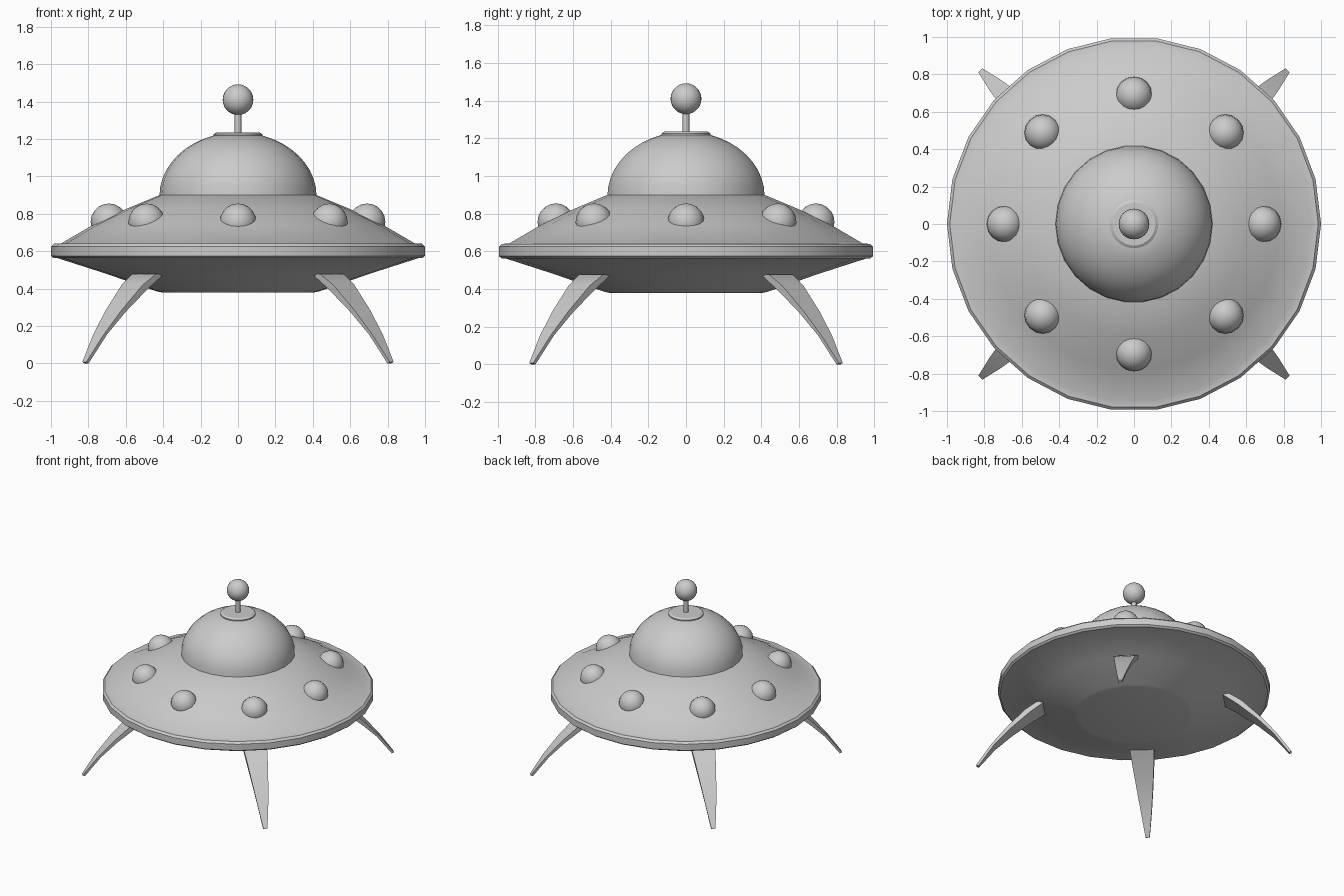
import bpy
import bmesh
from math import cos, sin, pi, radians
from mathutils import Matrix, Vector

cube = bpy.data.objects.get("Cube")
if cube:
    bpy.data.objects.remove(cube, do_unlink=True)

# One plain grey for the whole craft
grey = bpy.data.materials.new("hull grey")
grey.use_nodes = True
colour = (0.6, 0.6, 0.6, 1)
grey.diffuse_color = colour
grey.node_tree.nodes["Principled BSDF"].inputs["Base Color"].default_value = colour


def finish(name, bm, angle=35):
    bmesh.ops.recalc_face_normals(bm, faces=bm.faces)
    mesh = bpy.data.meshes.new(name)
    bm.to_mesh(mesh)
    bm.free()
    mesh.materials.append(grey)
    obj = bpy.data.objects.new(name, mesh)
    bpy.context.collection.objects.link(obj)
    bpy.ops.object.select_all(action="DESELECT")
    obj.select_set(True)
    bpy.context.view_layer.objects.active = obj
    bpy.ops.object.shade_smooth_by_angle(angle=radians(angle))
    return obj


def lathe(name, profile, sides=26, angle=35):
    """Turn a (radius, height) profile around the z axis and close its ends."""
    bm = bmesh.new()
    rings = []
    for r, z in profile:
        rings.append([bm.verts.new((r * cos(2 * pi * i / sides), r * sin(2 * pi * i / sides), z))
                      for i in range(sides)])
    for low, high in zip(rings, rings[1:]):
        for i in range(sides):
            j = (i + 1) % sides
            bm.faces.new((low[i], low[j], high[j], high[i]))
    bm.faces.new(rings[0])
    bm.faces.new(rings[-1])
    return finish(name, bm, angle)


def ball(name, radius, location, segments, rings):
    bm = bmesh.new()
    bmesh.ops.create_uvsphere(bm, u_segments=segments, v_segments=rings, radius=radius,
                              matrix=Matrix.Translation(location))
    return finish(name, bm, 60)


# Saucer with a rounded rim
lathe("saucer_hull", [(0.41, 0.38), (0.44, 0.387), (0.7, 0.478), (0.965, 0.563), (0.985, 0.563),
                      (1, 0.575), (1, 0.625), (0.985, 0.64), (0.945, 0.642),
                      (0.78, 0.738), (0.6, 0.825), (0.42, 0.9)])

# Squashed dome, stopped short at the antenna plate
dome = [(0.42 * cos(a), 0.895 + 0.34 * sin(a)) for a in (radians(72 * i / 9) for i in range(10))]
lathe("dome", dome)

# Antenna
lathe("antenna_plate", [(0.13, 1.21), (0.13, 1.226), (0.115, 1.236)], angle=20)
lathe("antenna_rod", [(0.018, 1.22), (0.018, 1.35)], sides=12)
ball("antenna_ball", 0.082, (0, 0, 1.41), 24, 14)

# Ring of round lamps
for i in range(8):
    a = i * pi / 4
    ball(f"lamp_{i + 1}", 0.098, (0.69 * cos(a), 0.69 * sin(a), 0.757), 16, 10)

# Curved tapering legs: inner radius, inner height, outer radius, outer height, half width
leg_sections = [(0.65, 0.478, 0.71, 0.478, 0.09),
                (0.76, 0.4, 0.8, 0.42, 0.08),
                (0.91, 0.275, 0.94, 0.285, 0.06),
                (1.03, 0.155, 1.055, 0.155, 0.04),
                (1.145, 0, 1.162, 0.008, 0.015)]


def leg(name, angle):
    bm = bmesh.new()
    turn = Matrix.Rotation(angle, 3, "Z")
    loops = []
    for ri, zi, ro, zo, w in leg_sections:
        corners = [(ri, -w, zi), (ri, w, zi), (ro, w, zo), (ro, -w, zo)]
        loops.append([bm.verts.new(turn @ Vector(c)) for c in corners])
    for a, b in zip(loops, loops[1:]):
        for i in range(4):
            j = (i + 1) % 4
            bm.faces.new((a[i], a[j], b[j], b[i]))
    bm.faces.new(loops[0])
    bm.faces.new(loops[-1])
    finish(name, bm)


for i, place in enumerate(("back_left", "back_right", "front_right", "front_left")):
    leg(f"{place}_leg", pi / 4 + i * pi / 2)
